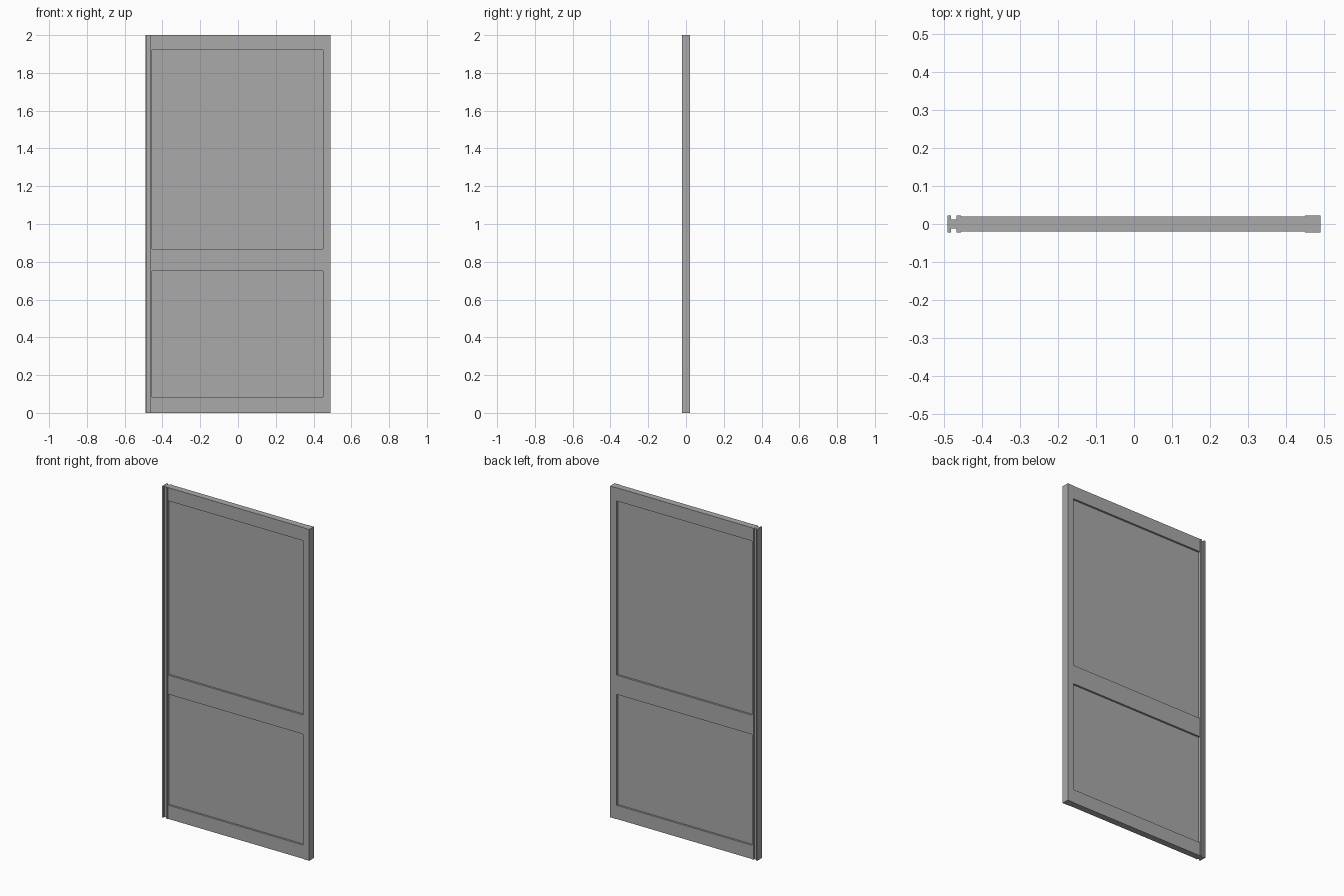
import bpy

cube = bpy.data.objects.get("Cube")
if cube:
    bpy.data.objects.remove(cube, do_unlink=True)

# Single neutral grey finish
grey = bpy.data.materials.new("door_grey")
grey.use_nodes = True
colour = (0.4, 0.4, 0.4, 1)
grey.diffuse_color = colour
grey.node_tree.nodes["Principled BSDF"].inputs["Base Color"].default_value = colour

HEIGHT = 2.0
STILE_Y, RAIL_Y, PANEL_Y, GROOVE_Y = 0.022, 0.0197, 0.008, 0.012
PANEL_LEFT, PANEL_RIGHT = -0.455, 0.45
GROOVE_OUT, GROOVE_IN = -0.482, -0.467
HALF_WIDTH = 0.491


def add_mesh(name, verts, faces):
    mesh = bpy.data.meshes.new(name)
    mesh.from_pydata(verts, [], faces)
    mesh.materials.append(grey)
    obj = bpy.data.objects.new(name, mesh)
    bpy.context.collection.objects.link(obj)
    return obj


def extrude_profile(name, half, z0, z1):
    """Mirror a half outline (x, y) across y = 0 and extrude it upward."""
    outline = [(x, -y) for x, y in half] + [(x, y) for x, y in reversed(half)]
    n = len(outline)
    verts = [(x, y, z) for z in (z0, z1) for x, y in outline]
    faces = [(i, (i + 1) % n, (i + 1) % n + n, i + n) for i in range(n)]
    faces += [tuple(reversed(range(n))), tuple(range(n, 2 * n))]
    return add_mesh(name, verts, faces)


def slab(name, x0, x1, half_y, z0, z1):
    return extrude_profile(name, [(x0, half_y), (x1, half_y)], z0, z1)


# Stile with a full-height groove on both sides
extrude_profile("grooved_stile", [
    (-HALF_WIDTH, STILE_Y), (GROOVE_OUT, STILE_Y),
    (GROOVE_OUT, GROOVE_Y), (GROOVE_IN, GROOVE_Y),
    (GROOVE_IN, STILE_Y), (PANEL_LEFT, STILE_Y)], 0, HEIGHT)

# Plain stile on the opposite edge
slab("plain_stile", PANEL_RIGHT, HALF_WIDTH, STILE_Y, 0, HEIGHT)

# Horizontal rails
for name, z0, z1 in (("bottom_rail", 0, 0.083),
                     ("middle_rail", 0.752, 0.868),
                     ("top_rail", 1.92, HEIGHT)):
    slab(name, PANEL_LEFT, PANEL_RIGHT, RAIL_Y, z0, z1)

# Recessed panels between the rails
for name, z0, z1 in (("lower_panel", 0.083, 0.752),
                     ("upper_panel", 0.868, 1.92)):
    slab(name, PANEL_LEFT, PANEL_RIGHT, PANEL_Y, z0, z1)
